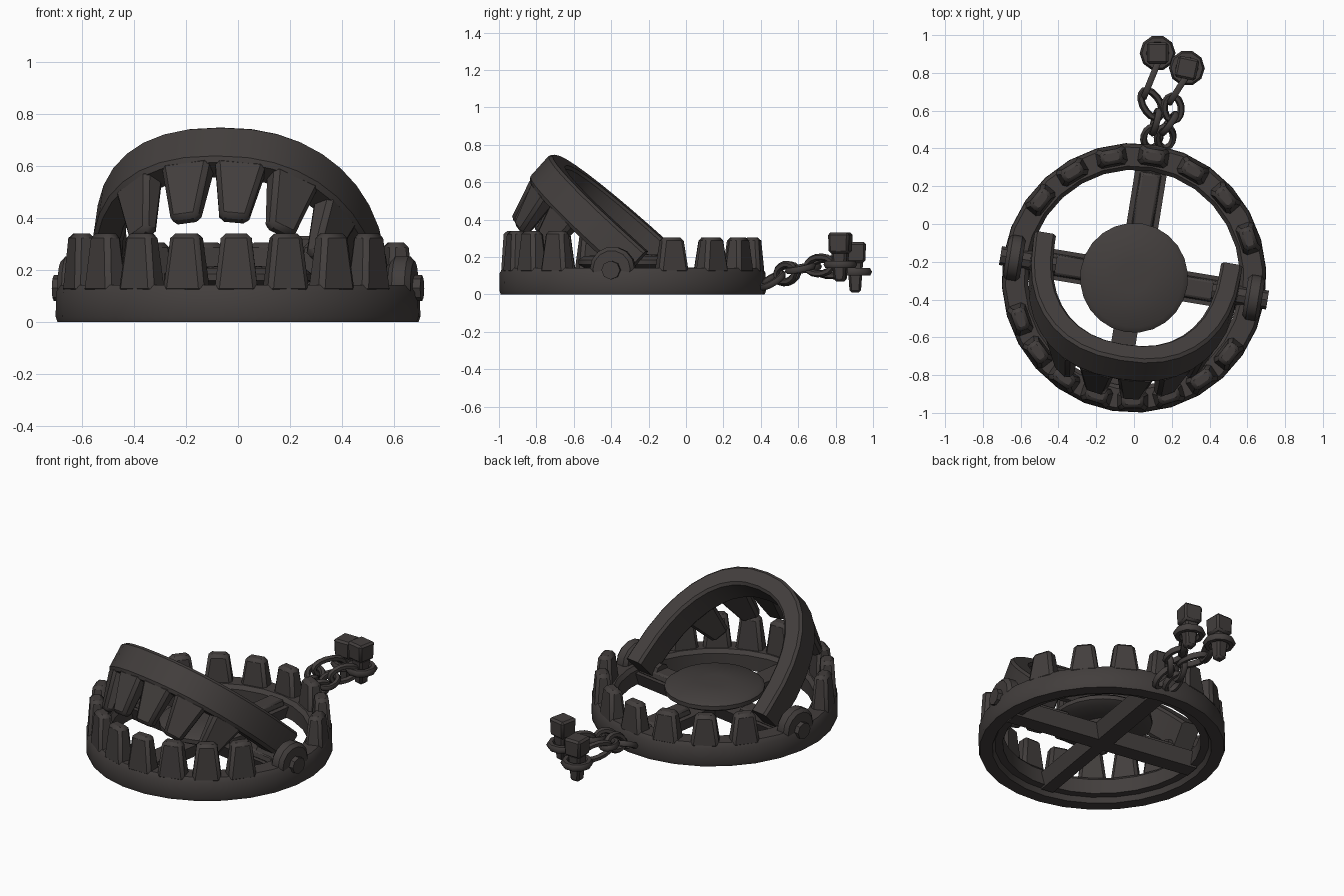
import bpy, bmesh, math
from mathutils import Matrix, Vector

if "Cube" in bpy.data.objects:
    bpy.data.objects.remove(bpy.data.objects["Cube"])

iron = bpy.data.materials.new("dark iron")
iron.diffuse_color = (0.055, 0.048, 0.046, 1)
iron.use_nodes = True
iron.node_tree.nodes["Principled BSDF"].inputs["Base Color"].default_value = iron.diffuse_color

# The trap body is turned slightly about z; the chain is laid out in world space
BODY = (Matrix.Translation((0, -0.285, 0)) @ Matrix.Diagonal((.995, 1.013, 1, 1))
        @ Matrix.Rotation(math.radians(-9.3), 4, 'Z'))
WORLD = Matrix.Identity(4)


def finish(name, bm, frame=BODY, bevel=0.0, angle=35):
    bmesh.ops.recalc_face_normals(bm, faces=bm.faces)
    if bevel:
        edges = [e for e in bm.edges if e.calc_face_angle(0) > 0.6]
        bmesh.ops.bevel(bm, geom=edges, offset=bevel, segments=1, affect='EDGES')
    bm.transform(frame)
    me = bpy.data.meshes.new(name)
    bm.to_mesh(me)
    bm.free()
    me.materials.append(iron)
    me.shade_smooth()
    me.set_sharp_from_angle(angle=math.radians(angle))
    ob = bpy.data.objects.new(name, me)
    bpy.context.collection.objects.link(ob)


def frustum(bm, m, w0, d0, w1, d1, h):
    """Tapered block rising along local z."""
    lo = [bm.verts.new(m @ Vector((x * w0 / 2, y * d0 / 2, 0))) for x, y in ((-1, -1), (1, -1), (1, 1), (-1, 1))]
    hi = [bm.verts.new(m @ Vector((x * w1 / 2, y * d1 / 2, h))) for x, y in ((-1, -1), (1, -1), (1, 1), (-1, 1))]
    bm.faces.new(lo)
    bm.faces.new(hi)
    for i in range(4):
        j = (i + 1) % 4
        bm.faces.new((lo[i], lo[j], hi[j], hi[i]))


def skin(bm, rings, closed):
    """Join successive closed loops of points into a surface."""
    vs = [[bm.verts.new(p) for p in r] for r in rings]
    n, k = len(vs), len(vs[0])
    for i in range(n if closed else n - 1):
        a, b = vs[i], vs[(i + 1) % n]
        for j in range(k):
            bm.faces.new((a[j], a[(j + 1) % k], b[(j + 1) % k], b[j]))
    if not closed:
        bm.faces.new(vs[0])
        bm.faces.new(vs[-1])


def lathe(bm, profile, sides):
    skin(bm, [[Vector((r * math.cos(t), r * math.sin(t), z)) for r, z in profile]
              for t in (2 * math.pi * i / sides for i in range(sides))], True)


def oval(bm, m, a, b, r, sides=14):
    """Closed round-bar loop lying in the local xy plane."""
    rings = []
    for i in range(sides):
        t = 2 * math.pi * i / sides
        c = Vector((a * math.cos(t), b * math.sin(t), 0))
        n = Vector((b * math.cos(t), a * math.sin(t), 0)).normalized()
        rings.append([m @ (c + n * r * math.cos(s) + Vector((0, 0, r * math.sin(s))))
                      for s in (math.pi * k / 3 for k in range(6))])
    skin(bm, rings, True)


def rod(bm, x0, x1, r, z, sides=10):
    """Cylinder along local x."""
    m = Matrix.Translation(((x0 + x1) / 2, 0, z)) @ Matrix.Rotation(math.pi / 2, 4, 'Y')
    bmesh.ops.create_cone(bm, cap_ends=True, segments=sides, radius1=r, radius2=r, depth=abs(x1 - x0), matrix=m)


# Base ring with a stepped underside
bm = bmesh.new()
lathe(bm, [(.698, 0), (.705, .02), (.703, .115), (.685, .142), (.585, .142), (.565, .12),
           (.565, .03), (.61, .03), (.625, 0)], 28)
finish("base_ring", bm)

# Upright teeth: eight at the front, seven at the back
bm = bmesh.new()
front = [(-90 + s * a, .34) for s in (-1, 1) for a in (8.7, 26, 43.5, 61)]
back = [(90 + a, .305) for a in (-62, -40, -20, 0, 20, 40, 60)]
for deg, top in front + back:
    m = Matrix.Rotation(math.radians(deg - 90), 4, 'Z') @ Matrix.Translation((0, .642, .11))
    frustum(bm, m, .17, .105, .115, .075, top - .11)
finish("base_teeth", bm, bevel=.018)

# Hinge lugs and pins
bm = bmesh.new()
for s in (-1, 1):
    rod(bm, s * .60, s * .69, .12, .135, 14)
finish("hinge_lugs", bm, bevel=.02)
bm = bmesh.new()
for s in (-1, 1):
    rod(bm, s * .42, s * .72, .05, .13, 8)
finish("hinge_pins", bm)

# Cross arms under the pan, with raised pads
bm = bmesh.new()
for deg, w in ((0, .16), (90, .17), (180, .16), (270, .13)):
    m = Matrix.Rotation(math.radians(deg - 90), 4, 'Z') @ Matrix.Translation((0, .3, .02))
    frustum(bm, m, w * .6, .6, w, .6, .085)
finish("cross_arms", bm)
bm = bmesh.new()
for deg in (0, 90, 180):
    m = Matrix.Rotation(math.radians(deg - 90), 4, 'Z') @ Matrix.Translation((0, .40, .10))
    frustum(bm, m, .12, .32, .10, .30, .045)
finish("arm_pads", bm, bevel=.01)

# Trigger pan on a short post
bm = bmesh.new()
skin(bm, [[Vector((r * math.cos(2 * math.pi * i / 24), r * math.sin(2 * math.pi * i / 24), z)) for i in range(24)]
          for r, z in ((.10, .09), (.12, .13), (.25, .138), (.287, .16), (.287, .185), (.26, .205), (.08, .215))], False)
finish("trigger_pan", bm)

# Raised jaw: local x across, y away from the hinge, z across the band
TILT = math.radians(42)
JAW = Matrix(((1, 0, 0, 0),
              (0, -math.cos(TILT), math.sin(TILT), 0),
              (0, math.sin(TILT), math.cos(TILT), .13),
              (0, 0, 0, 1)))


def arch(t, inset):
    c, s = math.cos(t), math.sin(t)
    return Vector((math.copysign(abs(c) ** .86, c) * (.56 - inset), abs(s) ** .86 * (.737 - inset), 0))


bm = bmesh.new()
rings = []
for i in range(-1, 20):
    t = math.pi * min(max(i, 0), 18) / 18
    drop = Vector((0, -.05 if i in (-1, 19) else 0, 0))
    rings.append([arch(t, d) + drop + Vector((0, 0, z))
                  for d, z in ((.015, 0), (0, .02), (0, .165), (.015, .18), (.1, .18), (.115, .165), (.115, .02), (.1, 0))])
skin(bm, rings, False)
finish("jaw_arch", bm, BODY @ JAW)

# Hanging teeth of the raised jaw, leaning inward
bm = bmesh.new()
for x in (-.32, -.115, .09, .285, .43):
    t = math.acos(math.copysign((abs(x) / .505) ** (1 / .86), x))
    c = arch(t, .055)
    d = arch(t - .02, .055) - arch(t + .02, .055)
    m = (Matrix.Translation(c + Vector((0, 0, .03))) @ Matrix.Rotation(math.atan2(d.y, d.x), 4, 'Z')
         @ Matrix.Rotation(math.pi + math.radians(-12), 4, 'X'))
    frustum(bm, m, .2, .095, .11, .065, .25)
finish("jaw_teeth", bm, BODY @ JAW, bevel=.018)


# Two chains of links from the ring to the stakes
def chain(name, pts, roll0):
    bm = bmesh.new()
    for i in range(len(pts) - 1):
        p, q = Vector(pts[i]), Vector(pts[i + 1])
        m = (Matrix.Translation((p + q) / 2) @ (q - p).to_track_quat('X', 'Z').to_matrix().to_4x4()
             @ Matrix.Rotation(math.radians(roll0 + 85 * i), 4, 'X'))
        oval(bm, m, (q - p).length / 2 + .018, .045, .019)
    finish(name, bm, WORLD, angle=60)


chain("left_chain", [(.09, .42, .05), (.10, .50, .09), (.125, .58, .13), (.06, .69, .15), (.125, .85, .14)], 15)
chain("right_chain", [(.17, .42, .05), (.16, .50, .10), (.21, .565, .13), (.20, .66, .15), (.27, .77, .16)], 15)


# Square-headed stakes standing in ring eyes
def stake(name, x, y, z0, z1, eye, turn):
    bm = bmesh.new()
    rot = Matrix.Rotation(math.radians(turn), 4, 'Z')
    frustum(bm, Matrix.Translation((x, y, z1 - .11)) @ rot, .108, .108, .115, .115, .11)
    frustum(bm, Matrix.Translation((x, y, z0)) @ rot, .06, .06, .085, .085, z1 - .10 - z0)
    finish(name, bm, WORLD, bevel=.012)
    bm = bmesh.new()
    oval(bm, Matrix.Translation((x, y, eye)), .072, .072, .023, 10)
    finish(name + "_eye", bm, WORLD, angle=60)


stake("left_stake", .125, .905, .01, .28, .12, 0)
stake("right_stake", .28, .825, .07, .33, .16, -12)
